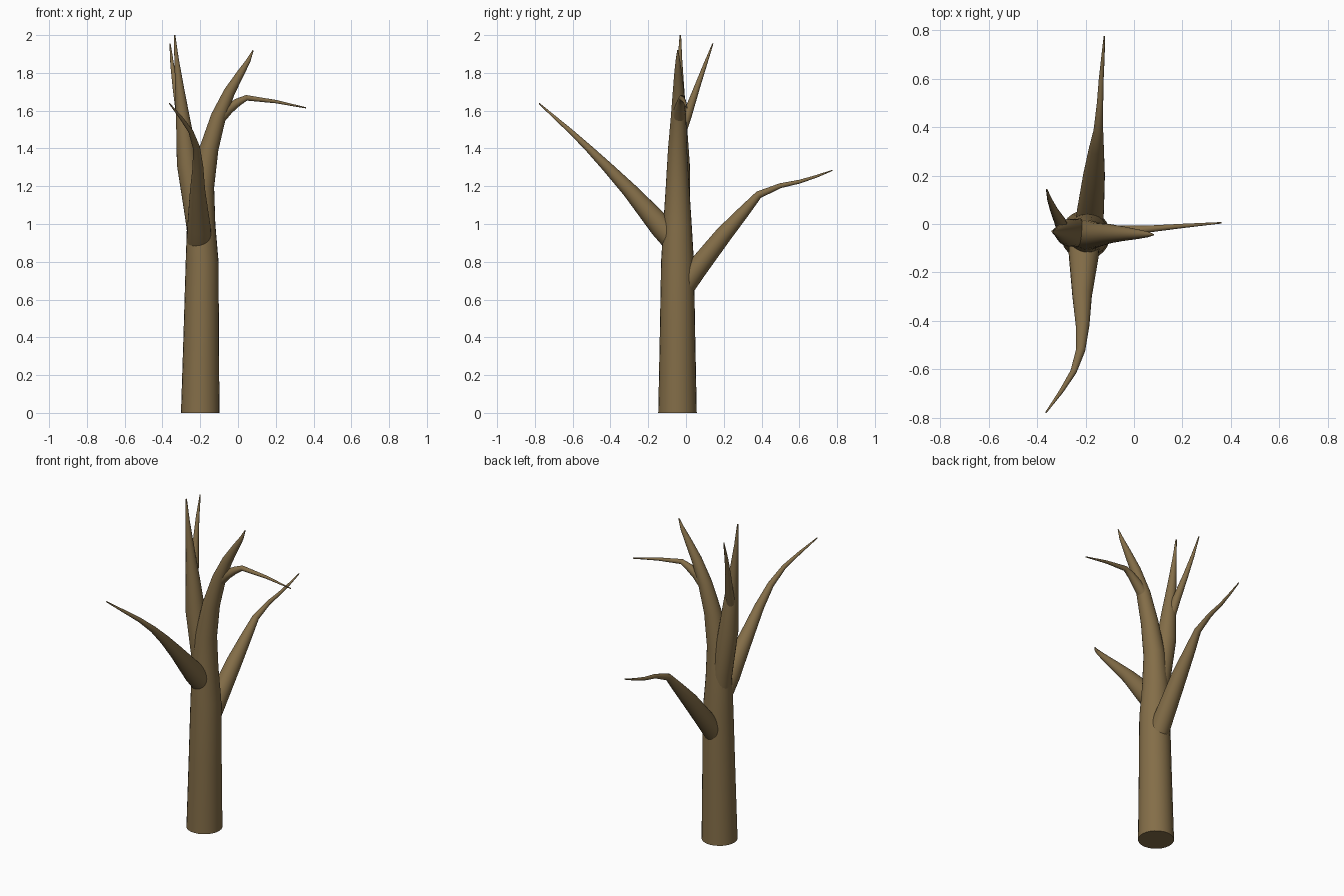
import bpy, bmesh, math
from mathutils import Vector

SIDES = 24
bark = bpy.data.materials.new("bark")
bark.diffuse_color = (0.23, 0.155, 0.065, 1)


def limb(name, pts):
    """Tapered round tube through (x, y, z, radius) points."""
    bm = bmesh.new()
    P = [Vector(p[:3]) for p in pts]
    n, rings, u = len(P), [], Vector((1, 0.01, 0))
    for i, p in enumerate(P):
        t = Vector()
        if i > 0:
            t += (p - P[i - 1]).normalized()
        if i < n - 1:
            t += (P[i + 1] - p).normalized()
        t.normalize()
        if name == "trunk" and i == 0:
            t = Vector((0, 0, 1))            # flat cut on the ground
        if i == 0 and abs(t.dot(u)) > 0.8:
            u = Vector((0, 1, 0))
        u = (u - t * u.dot(t)).normalized()  # carry the frame along
        v = t.cross(u)
        rings.append([bm.verts.new(p + pts[i][3] * (u * math.cos(a) + v * math.sin(a)))
                      for a in (2 * math.pi * k / SIDES for k in range(SIDES))])
    for a, b in zip(rings, rings[1:]):
        for k in range(SIDES):
            m = (k + 1) % SIDES
            bm.faces.new((a[k], a[m], b[m], b[k]))
    bm.faces.new(rings[0][::-1])
    bm.faces.new(rings[-1])
    me = bpy.data.meshes.new(name)
    bm.to_mesh(me)
    bm.free()
    me.materials.append(bark)
    ob = bpy.data.objects.new(name, me)
    bpy.context.collection.objects.link(ob)
    bpy.context.view_layer.objects.active = ob
    ob.select_set(True)
    bpy.ops.object.shade_smooth_by_angle(angle=math.radians(40))
    ob.select_set(False)


# trunk running on into the right fork
limb("trunk", [(-.2, -.045, 0, .102), (-.195, -.045, .4, .094), (-.19, -.045, .8, .087),
               (-.195, -.045, 1.0, .075), (-.188, -.045, 1.2, .062), (-.153, -.045, 1.4, .05),
               (-.103, -.04, 1.57, .04), (-.045, -.04, 1.7, .03), (.015, -.042, 1.8, .02),
               (.055, -.043, 1.865, .012), (.08, -.044, 1.92, .003)])
# left fork
limb("left_fork", [(-.195, -.04, .82, .055), (-.222, -.038, 1.05, .06), (-.268, -.036, 1.32, .056),
                   (-.285, -.035, 1.5, .042), (-.307, -.033, 1.7, .025), (-.325, -.032, 1.87, .012),
                   (-.336, -.03, 2.0, .004)])
# twig on the left fork, leaning back
limb("left_twig", [(-.295, -.02, 1.5, .026), (-.305, .01, 1.585, .024), (-.33, .057, 1.72, .016),
                   (-.348, .1, 1.84, .01), (-.36, .142, 1.955, .003)])
# twig on the right fork
limb("right_twig", [(-.1, -.038, 1.56, .034), (-.05, -.034, 1.61, .028), (.0, -.027, 1.645, .021),
                    (.045, -.022, 1.668, .015), (.2, -.008, 1.648, .009), (.36, .005, 1.615, .003)])
# front bough
limb("front_bough", [(-.205, -.05, .9, .066), (-.207, -.13, .985, .062), (-.214, -.3, 1.18, .04),
                     (-.212, -.42, 1.305, .028), (-.22, -.52, 1.405, .019), (-.25, -.61, 1.49, .013),
                     (-.3, -.69, 1.56, .009), (-.363, -.777, 1.638, .003)])
# back bough
limb("back_bough", [(-.187, -.01, .67, .058), (-.18, .05, .755, .056), (-.165, .2, .945, .045),
                    (-.155, .31, 1.07, .031), (-.147, .385, 1.155, .02), (-.14, .5, 1.203, .013),
                    (-.135, .6, 1.224, .01), (-.128, .69, 1.252, .007), (-.122, .775, 1.284, .003)])
